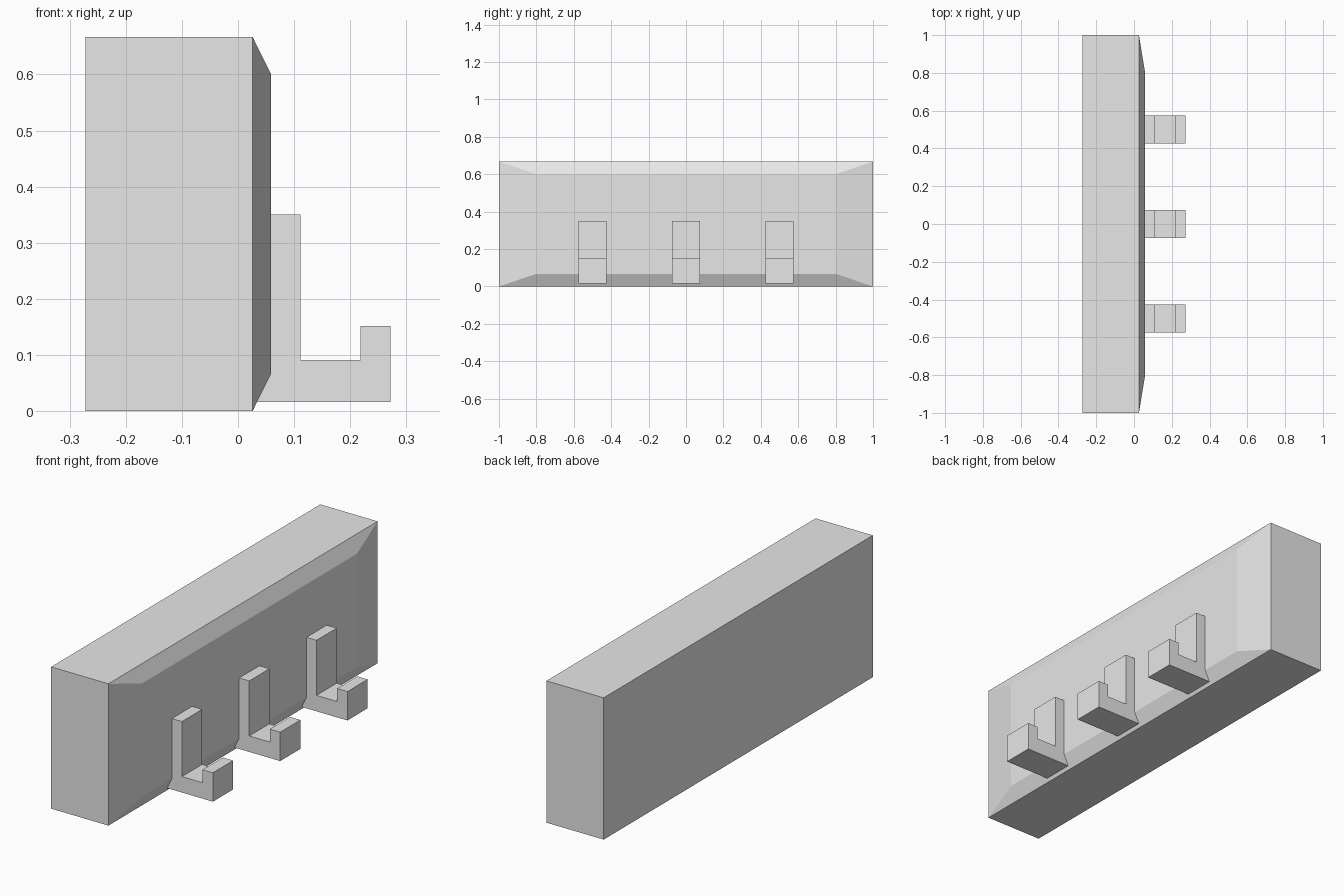
import bpy
import bmesh

if "Cube" in bpy.data.objects:
    bpy.data.objects.remove(bpy.data.objects["Cube"])

grey = bpy.data.materials.new("light grey")
grey.diffuse_color = (0.8, 0.8, 0.8, 1)
grey.use_nodes = True
grey.node_tree.nodes["Principled BSDF"].inputs["Base Color"].default_value = grey.diffuse_color


def finish(bm, name):
    bmesh.ops.recalc_face_normals(bm, faces=bm.faces)
    mesh = bpy.data.meshes.new(name)
    bm.to_mesh(mesh)
    bm.free()
    mesh.materials.append(grey)
    obj = bpy.data.objects.new(name, mesh)
    bpy.context.collection.objects.link(obj)
    return obj


# Backboard: block whose front face tapers to a smaller raised panel
BACK, EDGE, PANEL, HEIGHT = -0.272, 0.026, 0.059, 0.667
bm = bmesh.new()
rings = []
for x, half_y, inset in ((BACK, 1.0, 0), (EDGE, 1.0, 0), (PANEL, 0.8, 0.067)):
    corners = ((-half_y, inset), (half_y, inset),
               (half_y, HEIGHT - inset), (-half_y, HEIGHT - inset))
    rings.append([bm.verts.new((x, y, z)) for y, z in corners])
for a, b in zip(rings, rings[1:]):
    for i in range(4):
        j = (i + 1) % 4
        bm.faces.new((a[i], a[j], b[j], b[i]))
bm.faces.new(rings[0])
bm.faces.new(rings[-1])
finish(bm, "backboard")

# Hooks: J-shaped profile extruded along y, its root seated in the board
profile = [(0.034, 0.016), (0.272, 0.016), (0.272, 0.152), (0.218, 0.152),
           (0.218, 0.091), (0.111, 0.091), (0.111, 0.35), (0.058, 0.35),
           (0.058, 0.067)]
for name, y in (("hook_front", -0.5), ("hook_middle", 0), ("hook_back", 0.5)):
    bm = bmesh.new()
    face = bm.faces.new([bm.verts.new((x, y - 0.075, z)) for x, z in profile])
    side = bmesh.ops.extrude_face_region(bm, geom=[face], use_keep_orig=True)
    moved = [v for v in side["geom"] if isinstance(v, bmesh.types.BMVert)]
    bmesh.ops.translate(bm, verts=moved, vec=(0, 0.15, 0))
    finish(bm, name)
